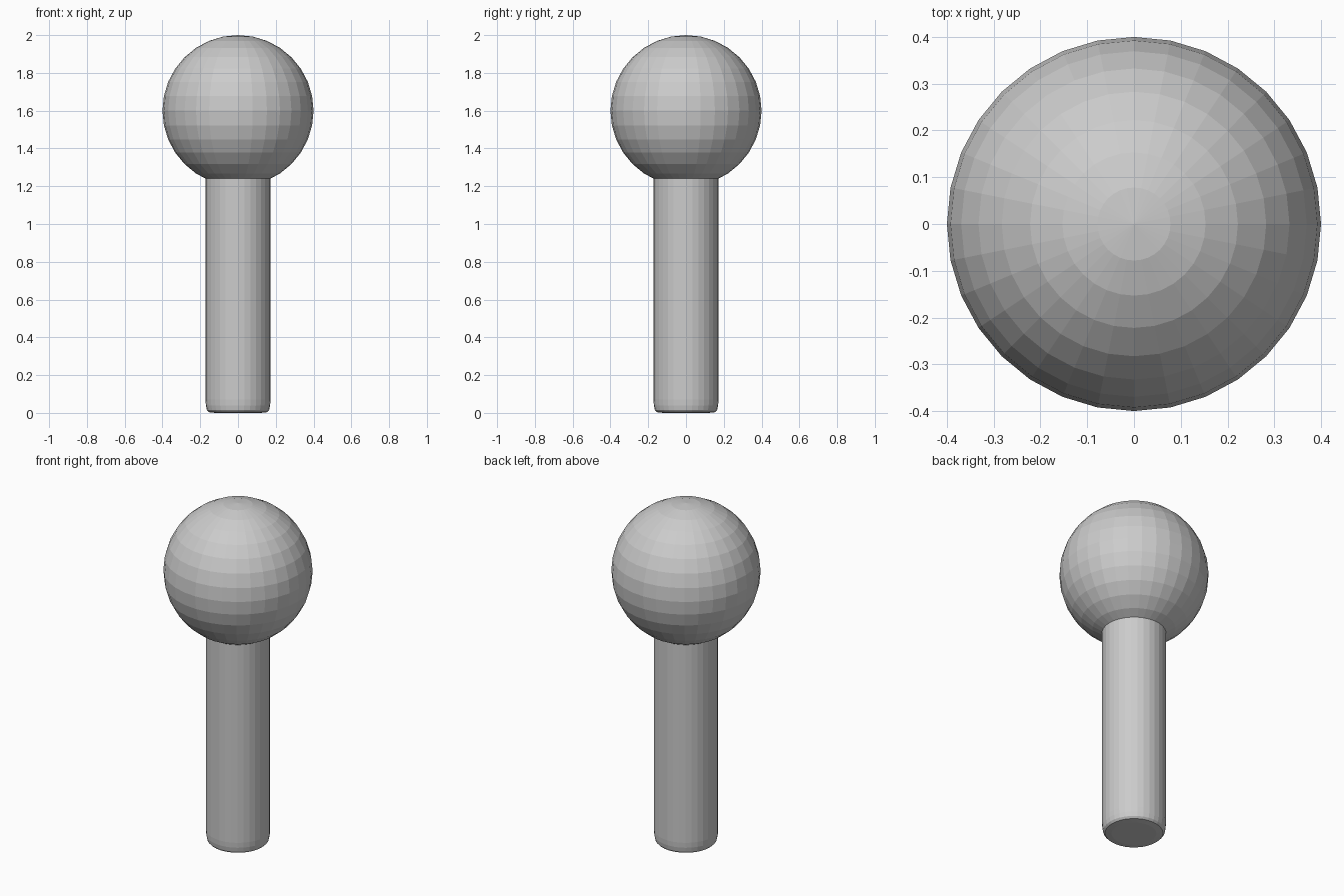
import bpy, bmesh
from math import cos, sin, tau

if "Cube" in bpy.data.objects:
    bpy.data.objects.remove(bpy.data.objects["Cube"])

SIDES = 32


def lathe(name, profile):
    """Spin a (radius, z) profile around z and cap both ends."""
    bm = bmesh.new()
    rings = [[bm.verts.new((r * cos(tau * i / SIDES), r * sin(tau * i / SIDES), z))
              for i in range(SIDES)] for r, z in profile]
    for low, high in zip(rings, rings[1:]):
        for i in range(SIDES):
            j = (i + 1) % SIDES
            bm.faces.new((low[i], low[j], high[j], high[i]))
    bm.faces.new(rings[0][::-1])
    bm.faces.new(rings[-1])
    mesh = bpy.data.meshes.new(name)
    bm.to_mesh(mesh)
    bm.free()
    obj = bpy.data.objects.new(name, mesh)
    bpy.context.collection.objects.link(obj)
    return obj


# Round shaft with a slightly softened foot, its top buried in the ball
lathe("shaft", [(0.12, 0.0), (0.155, 0.004), (0.165, 0.015),
                (0.17, 0.04), (0.172, 0.07), (0.172, 1.28)])

# Faceted ball on top
bpy.ops.mesh.primitive_uv_sphere_add(segments=SIDES, ring_count=16,
                                     radius=0.4, location=(0, 0, 1.6))
bpy.context.object.name = "ball_head"
